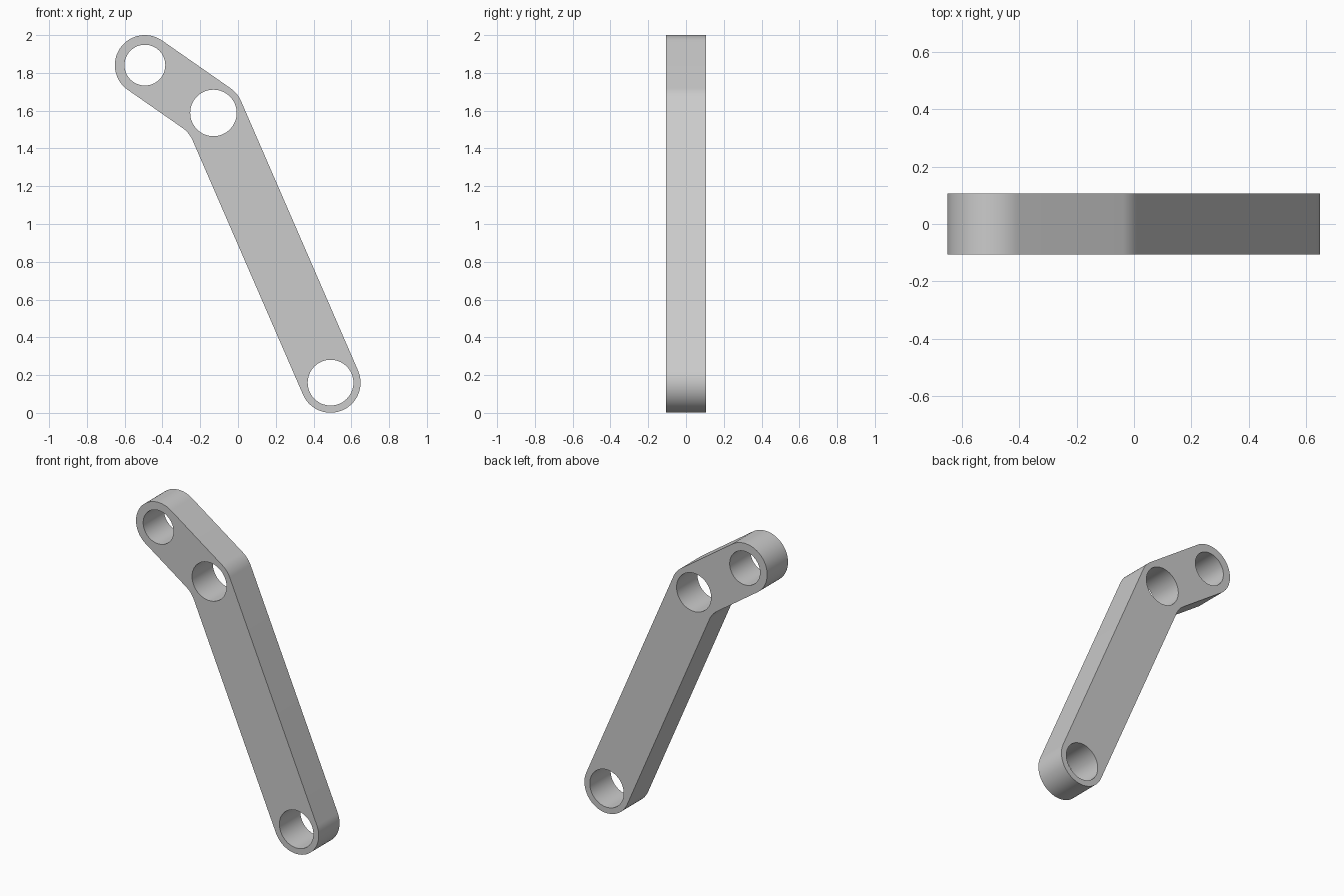
import bpy
import bmesh
from math import pi, atan2, cos, sin, tan, radians
from mathutils import Vector

cube = bpy.data.objects.get("Cube")
if cube:
    bpy.data.objects.remove(cube, do_unlink=True)

# Pivot centres in the x-z plane and main dimensions
top, elbow, foot = Vector((-0.493, 1.841)), Vector((-0.13, 1.588)), Vector((0.49, 0.16))
RIM, HALF_DEPTH = 0.159, 0.106
HOLES = [(top, 0.108), (elbow, 0.123), (foot, 0.121)]


def arc(centre, radius, start, end, steps):
    angles = [start + (end - start) * i / steps for i in range(steps + 1)]
    return [centre + radius * Vector((cos(a), sin(a))) for a in angles]


# Directions of the outer (upper right) edge normals of both arms
d_short, d_long = elbow - top, foot - elbow
a_short = atan2(d_short.y, d_short.x) + pi / 2
a_long = atan2(d_long.y, d_long.x) + pi / 2

# Rounded outline: top end, outer elbow, foot end, filleted inner elbow
bisector = (a_short + a_long) / 2
fillet = 0.16
fillet_centre = elbow - Vector((cos(bisector), sin(bisector))) * (
    (RIM + fillet) / cos((a_short - a_long) / 2))
outline = (arc(top, RIM, a_short + pi, a_short, 40)
           + arc(elbow, RIM, a_short, a_long, 10)
           + arc(foot, RIM, a_long, a_long - pi, 40)
           + arc(fillet_centre, fillet, a_long, a_short, 10))

# Extruded filled curve with the three bores as inner loops
curve = bpy.data.curves.new("bent_link_profile", "CURVE")
curve.dimensions = "2D"
curve.fill_mode = "BOTH"
curve.extrude = HALF_DEPTH
loops = [outline] + [arc(c, r, 0, 2 * pi, 64)[:-1] for c, r in HOLES]
for loop in loops:
    spline = curve.splines.new("POLY")
    spline.points.add(len(loop) - 1)
    for point, co in zip(spline.points, loop):
        point.co = (co.x, co.y, 0, 1)
    spline.use_cyclic_u = True

link = bpy.data.objects.new("bent_link", curve)
bpy.context.collection.objects.link(link)
link.rotation_euler.x = pi / 2
bpy.context.view_layer.objects.active = link
link.select_set(True)
bpy.ops.object.convert(target="MESH")
link = bpy.context.object
link.name = "bent_link"

# Weld the caps to the walls
bm = bmesh.new()
bm.from_mesh(link.data)
bmesh.ops.remove_doubles(bm, verts=bm.verts, dist=0.0005)
bmesh.ops.recalc_face_normals(bm, faces=bm.faces)
bm.to_mesh(link.data)
bm.free()
bpy.ops.object.shade_smooth_by_angle(angle=radians(30))

# Plain grey metal
grey = bpy.data.materials.new("light_grey")
grey.use_nodes = True
colour = (0.6, 0.6, 0.6, 1)
grey.diffuse_color = colour
grey.node_tree.nodes["Principled BSDF"].inputs["Base Color"].default_value = colour
link.data.materials.clear()
link.data.materials.append(grey)
